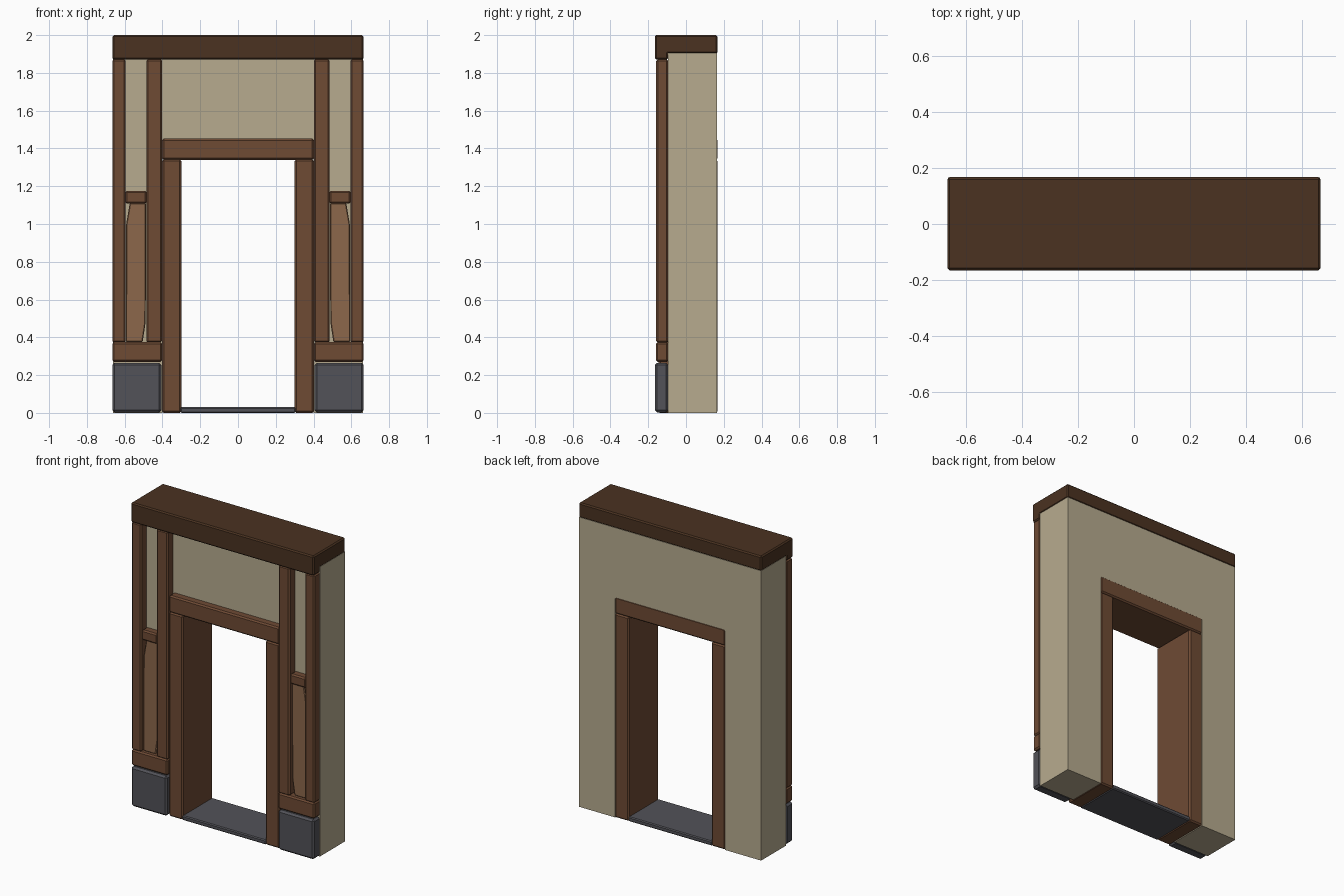
import bpy, bmesh
from mathutils import Vector

if "Cube" in bpy.data.objects:
    bpy.data.objects.remove(bpy.data.objects["Cube"])


def mat(name, rgb):
    m = bpy.data.materials.new(name)
    m.diffuse_color = (*rgb, 1)
    m.use_nodes = True
    m.node_tree.nodes["Principled BSDF"].inputs["Base Color"].default_value = m.diffuse_color
    return m


PLASTER = mat("plaster", (0.474, 0.407, 0.275))
BEAM = mat("dark_wood", (0.069, 0.032, 0.015))
WOOD = mat("wood", (0.156, 0.069, 0.034))
LIGHT = mat("light_wood", (0.262, 0.136, 0.070))
STONE = mat("stone", (0.085, 0.085, 0.098))


def prism(name, pts, lo, hi, material, axis="y", bevel=0.0):
    """Extrude an outline along y (points are x, z) or along x (points are y, z)."""
    bm = bmesh.new()
    put = (lambda p: (p[0], lo, p[1])) if axis == "y" else (lambda p: (lo, p[0], p[1]))
    step = Vector((0, hi - lo, 0)) if axis == "y" else Vector((hi - lo, 0, 0))
    face = bm.faces.new([bm.verts.new(put(p)) for p in pts])
    ext = bmesh.ops.extrude_face_region(bm, geom=[face])["geom"]
    bmesh.ops.translate(bm, vec=step, verts=[v for v in ext if isinstance(v, bmesh.types.BMVert)])
    bmesh.ops.recalc_face_normals(bm, faces=bm.faces[:])
    if bevel:
        bmesh.ops.bevel(bm, geom=bm.edges[:], offset=bevel, segments=1,
                        affect="EDGES", clamp_overlap=True)
    me = bpy.data.meshes.new(name)
    bm.to_mesh(me)
    bm.free()
    me.materials.append(material)
    ob = bpy.data.objects.new(name, me)
    bpy.context.collection.objects.link(ob)
    return ob


def box(name, x0, x1, y0, y1, z0, z1, material, bevel=0.009):
    return prism(name, [(x0, z0), (x1, z0), (x1, z1), (x0, z1)], y0, y1, material, bevel=bevel)


# Plaster wall with doorway
prism("wall", [(-.662, 0), (-.4, 0), (-.4, 1.44), (.4, 1.44), (.4, 0), (.662, 0),
               (.662, 1.905), (-.662, 1.905)], -.095, .165, PLASTER)

# Top beam, deeper lip at the front
prism("top_beam", [(-.165, 1.87), (-.095, 1.87), (-.095, 1.902), (.167, 1.902),
                   (.167, 2.0), (-.165, 2.0)], -.665, .665, BEAM, axis="x", bevel=0.008)

# Door lintel and stone threshold
box("door_lintel", -.402, .402, -.145, .167, 1.34, 1.452, WOOD)
box("threshold", -.305, .305, -.145, .165, 0, .03, STONE, 0.006)

# Parts repeated on both sides
for side, s in (("right", 1), ("left", -1)):
    def pair(name, x0, x1, *rest):
        a, b = sorted((s * x0, s * x1))
        box(f"{name}_{side}", a, b, *rest)

    pair("door_jamb", .3, .402, -.145, .167, 0, 1.342, WOOD)
    pair("outer_post", .595, .665, -.158, -.093, .372, 1.872, WOOD)
    pair("inner_post", .402, .485, -.158, -.093, .372, 1.872, WOOD)
    pair("sill_rail", .402, .665, -.160, -.093, .27, .375, WOOD)
    pair("short_rail", .483, .597, -.150, -.093, 1.108, 1.175, WOOD)
    pair("stone_base", .405, .665, -.165, -.093, .003, .265, STONE, 0.012)
    # Leaning brace with clipped corners
    brace = [(.505, .375), (.594, .375), (.594, .62), (.592, 1.0), (.573, 1.11),
             (.487, 1.11), (.487, .85), (.489, .48)]
    prism(f"brace_{side}", [(s * x, z) for x, z in brace], -.135, -.093, LIGHT, bevel=0.005)
